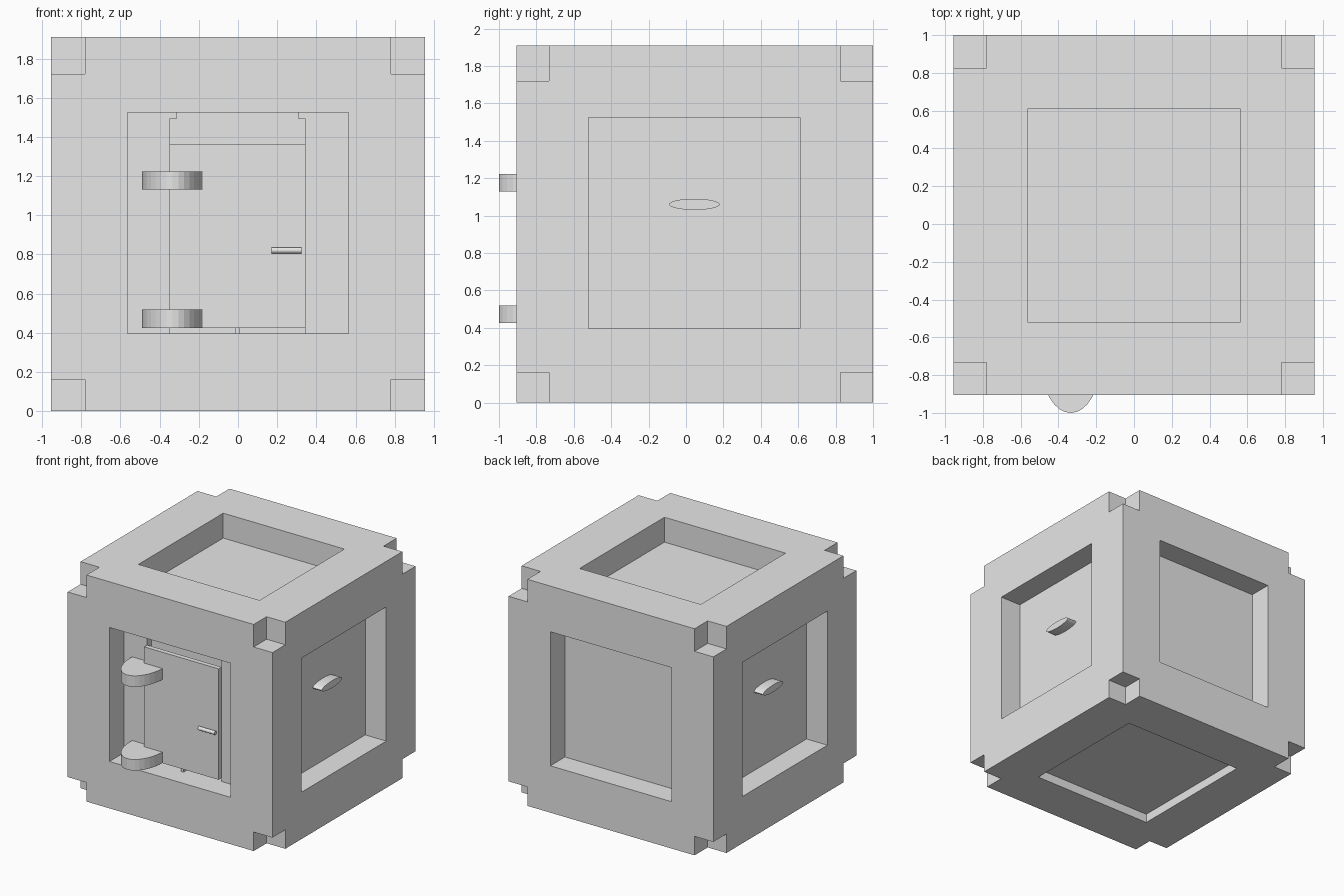
import bpy
import bmesh
from math import cos, sin, pi
from mathutils import Vector

if "Cube" in bpy.data.objects:
    bpy.data.objects.remove(bpy.data.objects["Cube"], do_unlink=True)

grey = bpy.data.materials.new("light grey")
grey.use_nodes = True
grey.diffuse_color = (0.8, 0.8, 0.8, 1)
grey.node_tree.nodes["Principled BSDF"].inputs["Base Color"].default_value = (0.8, 0.8, 0.8, 1)


def finish(name, bm):
    bmesh.ops.recalc_face_normals(bm, faces=bm.faces)
    mesh = bpy.data.meshes.new(name)
    bm.to_mesh(mesh)
    bm.free()
    mesh.materials.append(grey)
    obj = bpy.data.objects.new(name, mesh)
    bpy.context.collection.objects.link(obj)
    return obj


def box(name, low, high):
    bm = bmesh.new()
    bmesh.ops.create_cube(bm, size=1)
    for v in bm.verts:
        v.co = Vector([b if c > 0 else a for c, a, b in zip(v.co, low, high)])
    return finish(name, bm)


def prism(name, outline, offset):
    """Extrude a flat outline along an offset."""
    bm = bmesh.new()
    face = bm.faces.new([bm.verts.new(p) for p in outline])
    ext = bmesh.ops.extrude_face_region(bm, geom=[face])["geom"]
    moved = [g for g in ext if isinstance(g, bmesh.types.BMVert)]
    bmesh.ops.translate(bm, verts=moved, vec=offset)
    return finish(name, bm)


def carve(body, low, high):
    cutter = box("cutter", low, high)
    cutter.hide_render = True
    mod = body.modifiers.new("carve", "BOOLEAN")
    mod.operation = "DIFFERENCE"
    mod.solver = "EXACT"
    mod.object = cutter
    bpy.context.view_layer.objects.active = body
    bpy.ops.object.modifier_apply(modifier=mod.name)
    bpy.data.objects.remove(cutter, do_unlink=True)


# Body block
W, FRONT, BACK, TOP = 0.955, -0.905, 1.0, 1.91
body = box("body", (-W, FRONT, 0), (W, BACK, TOP))

# Notched corners
for x in ((-1.1, -0.78), (0.78, 1.1)):
    for y in ((-1.1, -0.733), (0.825, 1.2)):
        for z in ((-0.2, 0.16), (1.72, 2.1)):
            carve(body, *zip(x, y, z))

# Recessed panels on all six sides
X, Y, Z = (-0.565, 0.565), (-0.52, 0.61), (0.395, 1.525)
DEEP = 0.195
for x in ((-1.1, -W + DEEP), (W - DEEP, 1.1)):
    carve(body, *zip(x, Y, Z))
for y in ((-1.1, FRONT + DEEP), (BACK - DEEP, 1.2)):
    carve(body, *zip(X, y, Z))
for z in ((-0.2, 0.075), (TOP - 0.21, 2.1)):
    carve(body, *zip(X, Y, z))

# Doorway behind the door
carve(body, (-0.35, -0.8, 0.395), (0.345, -0.65, 1.525))

# Door and its small stops
box("door", (-0.35, -0.75, 0.425), (0.345, -0.71, 1.36))
for side, x in (("right", -0.35), ("left", 0.31)):
    box("top_stop_" + side, (x, -0.71, 1.49), (x + 0.035, -0.65, 1.525))
box("bottom_stop", (-0.015, -0.74, 0.395), (0.01, -0.65, 0.425))

# Half-oval hinges
for name, z in (("lower_hinge", 0.425), ("upper_hinge", 1.13)):
    arc = [(-0.335 + 0.155 * cos(a), -0.74 + 0.26 * sin(a), z)
           for a in (pi + pi * i / 16 for i in range(17))]
    arc += [(-0.18, -0.705, z), (-0.49, -0.705, z)]
    prism(name, arc, (0, 0, 0.093))

# Door handle rod
ring = [(0.17, -0.765 + 0.016 * cos(a), 0.82 + 0.016 * sin(a))
        for a in (2 * pi * i / 16 for i in range(16))]
prism("door_handle", ring, (0.155, 0, 0))

# Oval grips in the side panels
for name, s in (("left_grip", 1), ("right_grip", -1)):
    oval = [(s * 0.755, 0.045 + 0.135 * cos(a), 1.06 + 0.03 * sin(a))
            for a in (2 * pi * i / 32 for i in range(32))]
    prism(name, oval, (s * 0.09, 0, 0))
